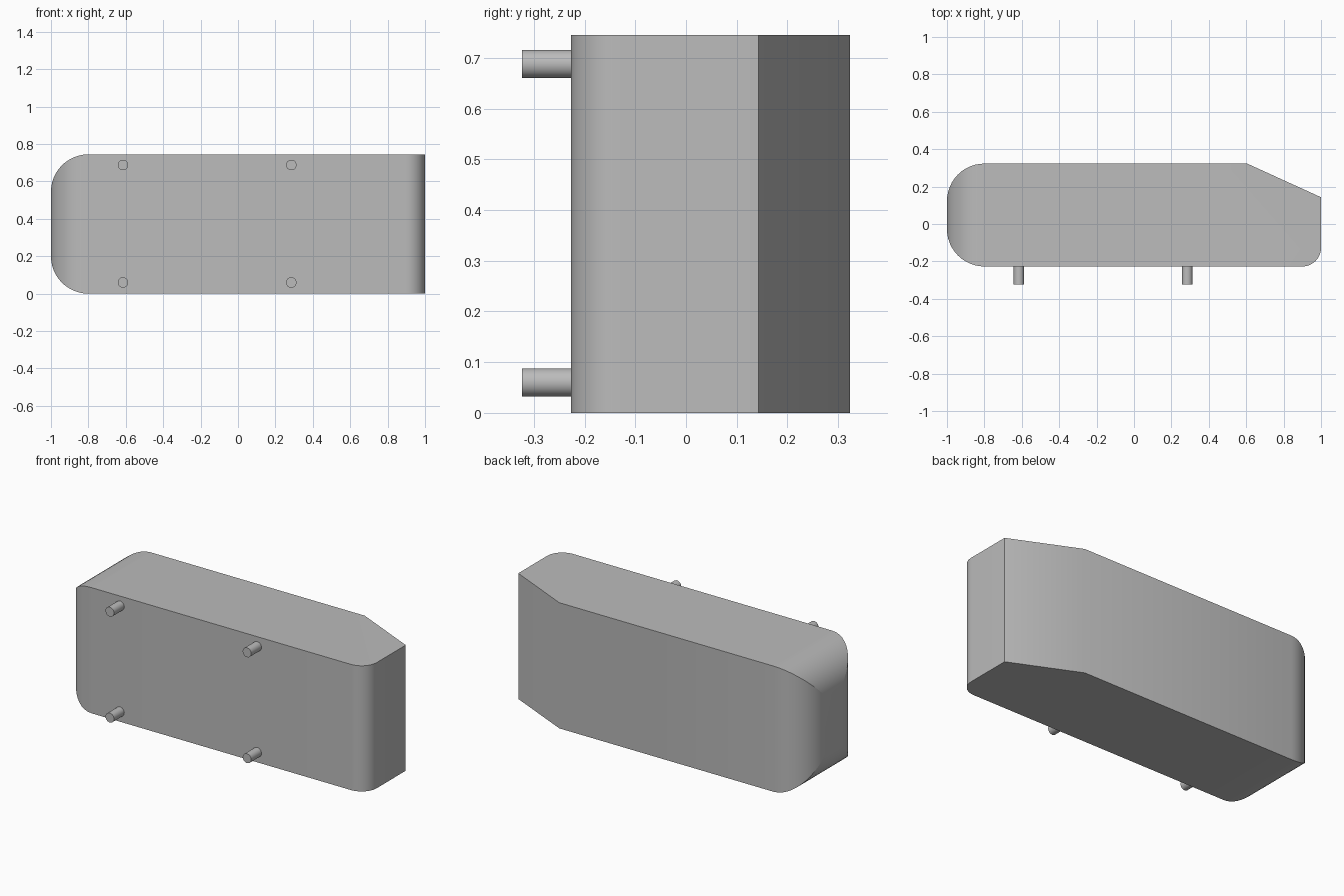
import bpy
import bmesh
from math import sin, cos, pi, radians, sqrt

cube = bpy.data.objects.get("Cube")
if cube:
    bpy.data.objects.remove(cube, do_unlink=True)

FRONT, BACK, TOP = -0.227, 0.323, 0.745
R_END, R_FRONT = 0.2, 0.1            # rounded end, rounded front corner
SLOPE_X, SLOPE_Y = 0.605, 0.143      # sloped back corner
STEPS = 12

grey = bpy.data.materials.new("plain_grey")
grey.use_nodes = True
grey.diffuse_color = (0.5, 0.5, 0.5, 1)
grey.node_tree.nodes["Principled BSDF"].inputs["Base Color"].default_value = grey.diffuse_color


def finish(obj):
    obj.data.materials.append(grey)
    bpy.ops.object.select_all(action='DESELECT')
    obj.select_set(True)
    bpy.context.view_layer.objects.active = obj
    bpy.ops.object.shade_smooth_by_angle(angle=radians(30))


def inset(x, start, radius):
    """Depth of a quarter-round corner at distance past its start."""
    d = min(max(x - start, 0), radius)
    return radius - sqrt(max(radius * radius - d * d, 0))


# Body: rectangular sections lofted from the rounded end to the sloped end
angles = [i * pi / 2 / STEPS for i in range(STEPS + 1)]
stations = [-1 + R_END * (1 - cos(a)) for a in angles]
stations += [SLOPE_X] + [1 - R_FRONT + R_FRONT * sin(a) for a in angles]

bm = bmesh.new()
rings = []
for x in stations:
    e = inset(-x, 1 - R_END, R_END)
    y0 = FRONT + e + inset(x, 1 - R_FRONT, R_FRONT)
    y1 = BACK - e - max(0, x - SLOPE_X) * (BACK - SLOPE_Y) / (1 - SLOPE_X)
    corners = ((y0, e), (y1, e), (y1, TOP - e), (y0, TOP - e))
    rings.append([bm.verts.new((x, y, z)) for y, z in corners])
for a, b in zip(rings, rings[1:]):
    for i in range(4):
        j = (i + 1) % 4
        bm.faces.new((a[i], a[j], b[j], b[i]))
        bm.edges.get((a[i], b[i])).smooth = False
bm.faces.new(rings[0])
bm.faces.new(rings[-1])
bmesh.ops.recalc_face_normals(bm, faces=bm.faces)
bmesh.ops.dissolve_limit(bm, angle_limit=0.002, verts=bm.verts, edges=bm.edges)
mesh = bpy.data.meshes.new("body")
bm.to_mesh(mesh)
bm.free()
body = bpy.data.objects.new("body", mesh)
bpy.context.collection.objects.link(body)
finish(body)

# Four mounting pegs on the front
for side, x in (("right", -0.615), ("left", 0.285)):
    for level, z in (("lower", 0.06), ("upper", 0.688)):
        bpy.ops.mesh.primitive_cylinder_add(
            vertices=32, radius=0.028, depth=0.106,
            location=(x, -0.27, z), rotation=(pi / 2, 0, 0))
        peg = bpy.context.object
        peg.name = f"{level}_{side}_peg"
        finish(peg)
